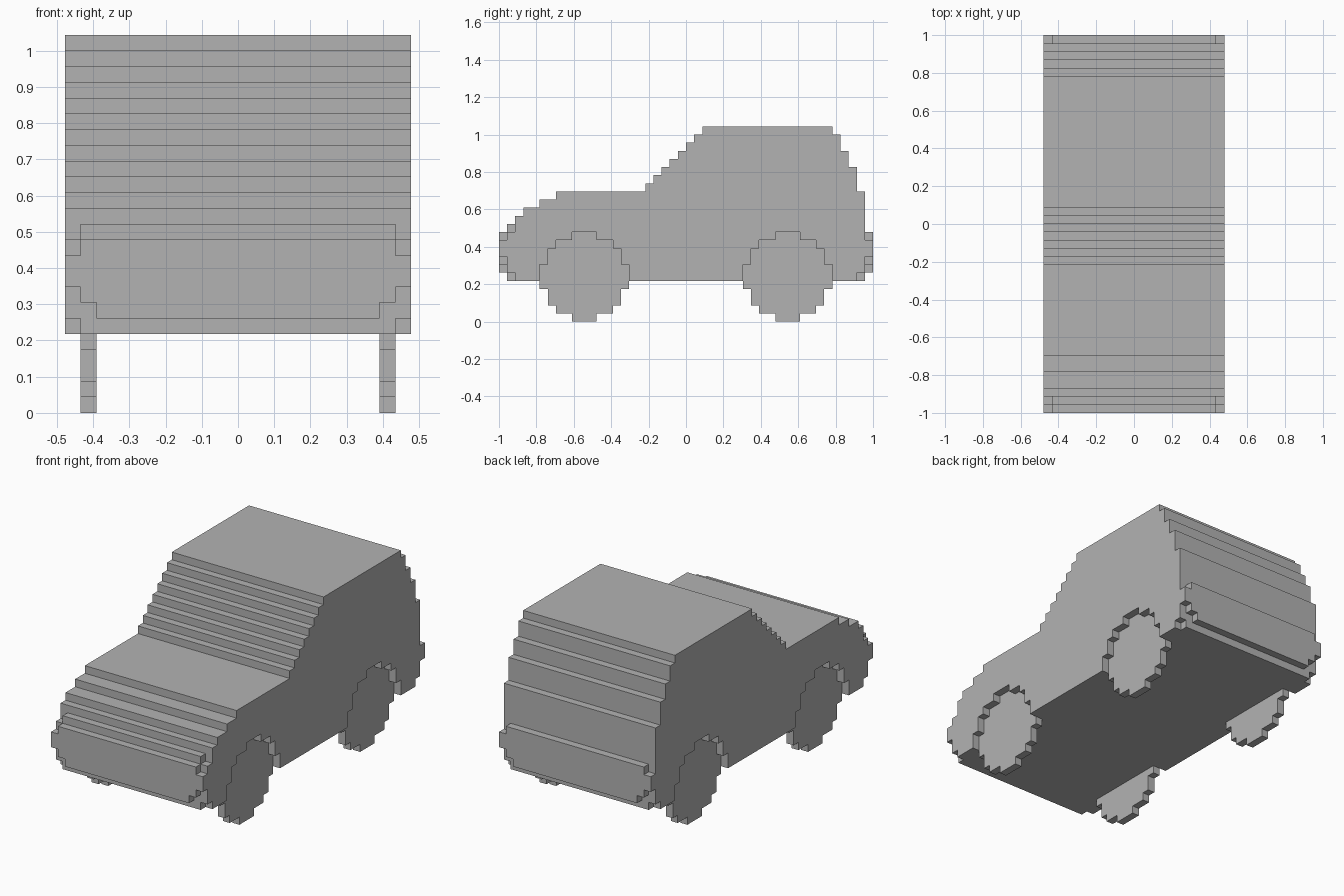
import bpy
import bmesh
from itertools import product
from mathutils import Vector

cube = bpy.data.objects.get("Cube")
if cube:
    bpy.data.objects.remove(cube, do_unlink=True)

UNIT = 2 / 46          # edge length of one block
HALF_W, HALF_L, HEIGHT, FLOOR = 11, 23, 24, 5

grey = bpy.data.materials.new("plain_grey")
grey.use_nodes = True
grey.diffuse_color = (0.45, 0.45, 0.45, 1)
grey.node_tree.nodes["Principled BSDF"].inputs["Base Color"].default_value = grey.diffuse_color


def mirror(i):
    """Fold a block index onto the positive side."""
    return i if i >= 0 else -1 - i


def build(name, filled):
    """Make a blocky object from a rule saying which blocks are filled."""
    cells = {c for c in product(range(-HALF_W, HALF_W), range(-HALF_L, HALF_L), range(HEIGHT))
             if filled(*c)}
    bm = bmesh.new()
    verts = {}

    def corner(p):
        key = tuple(p)
        if key not in verts:
            verts[key] = bm.verts.new(Vector(key) * UNIT)
        return verts[key]

    for cell in cells:
        for axis, side in product(range(3), (0, 1)):
            near = list(cell)
            near[axis] += 2 * side - 1
            if tuple(near) in cells:
                continue
            u, v = (axis + 1) % 3, (axis + 2) % 3
            loop = []
            for du, dv in ((0, 0), (1, 0), (1, 1), (0, 1)):
                p = list(cell)
                p[axis] += side
                p[u] += du
                p[v] += dv
                loop.append(corner(p))
            bm.faces.new(loop if side else loop[::-1])
    # Merge the block faces into large flat panels
    bmesh.ops.dissolve_limit(bm, angle_limit=0.01, verts=bm.verts[:], edges=bm.edges[:])
    mesh = bpy.data.meshes.new(name)
    bm.to_mesh(mesh)
    bm.free()
    mesh.materials.append(grey)
    obj = bpy.data.objects.new(name, mesh)
    bpy.context.collection.objects.link(obj)
    return obj


# Roofline: (first block along y, top height)
roofline = [(-22, 12), (-21, 13), (-20, 14), (-18, 15), (-16, 16)]   # nose and bonnet
roofline += [(-5 + i, 17 + i) for i in range(8)]                     # windscreen and roof
roofline += [(18, 23), (19, 21), (20, 19), (21, 16)]                 # tail


def in_wheel(y, z):
    return (mirror(y) - 12) ** 2 + (z - 5) ** 2 <= 27


def body(x, y, z):
    if mirror(y) == HALF_L - 1 or z < FLOOR:
        return False
    if z >= [top for start, top in roofline if start <= y][-1]:
        return False
    # Wheel arches
    if mirror(x) >= HALF_W - 2 and in_wheel(y, z):
        return False
    # Clipped corners at the ends
    if mirror(x) == HALF_W - 1 and mirror(y) == HALF_L - 2:
        return z > FLOOR and not (y < 0 and z == 11)
    return True


build("body", body)

# Bumpers with stepped corners: height -> half width
bumper_rows = {6: 9, 7: 10, 8: 11, 9: 11, 10: 10}
for name, end in (("front_bumper", -HALF_L), ("rear_bumper", HALF_L - 1)):
    build(name, lambda x, y, z: y == end and mirror(x) < bumper_rows.get(z, 0))

# Wheels
for side, sx in (("left", 1), ("right", -1)):
    for end, sy in (("front", -1), ("rear", 1)):
        build(f"{end}_{side}_wheel", lambda x, y, z:
              mirror(x) == HALF_W - 2 and (x >= 0) == (sx > 0)
              and (y >= 0) == (sy > 0) and in_wheel(y, z))
